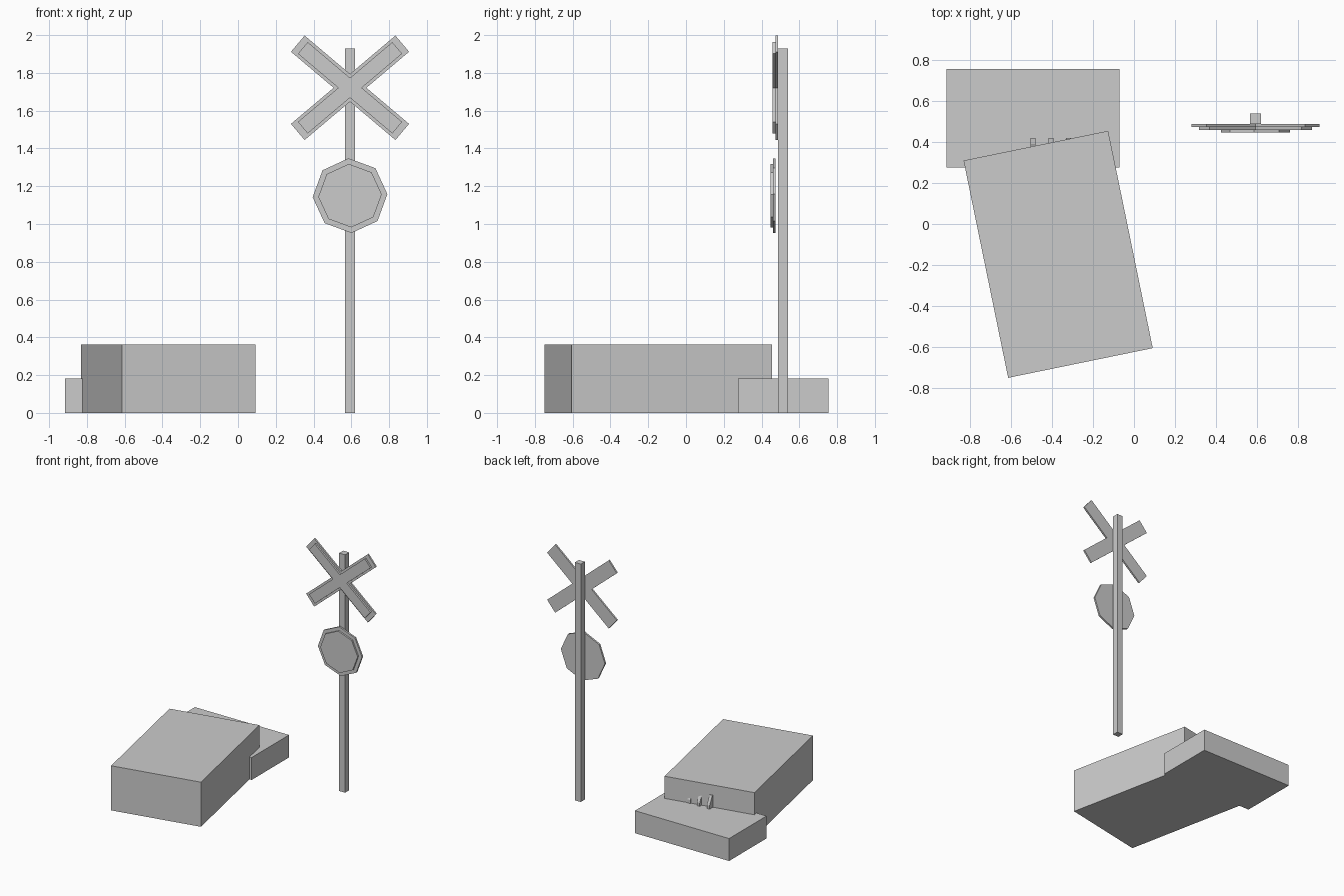
import bpy, bmesh
from math import sin, cos, radians, tau
from mathutils import Matrix, Vector

cube = bpy.data.objects.get("Cube")
if cube:
    bpy.data.objects.remove(cube, do_unlink=True)

grey = bpy.data.materials.new("plain_grey")
grey.use_nodes = True
grey.diffuse_color = (0.6, 0.6, 0.6, 1)
grey.node_tree.nodes["Principled BSDF"].inputs["Base Color"].default_value = (0.6, 0.6, 0.6, 1)


def finish(name, bm):
    bmesh.ops.recalc_face_normals(bm, faces=bm.faces)
    mesh = bpy.data.meshes.new(name)
    bm.to_mesh(mesh)
    bm.free()
    mesh.materials.append(grey)
    obj = bpy.data.objects.new(name, mesh)
    bpy.context.collection.objects.link(obj)
    return obj


def box(name, centre, size, turn=0):
    bm = bmesh.new()
    matrix = (Matrix.Translation(centre) @ Matrix.Rotation(radians(turn), 4, "Z")
              @ Matrix.Diagonal((*size, 1)))
    bmesh.ops.create_cube(bm, size=1, matrix=matrix)
    return finish(name, bm)


def extrude(name, points, offset):
    """Extrude a closed outline of 3D points along an offset."""
    bm = bmesh.new()
    face = bm.faces.new([bm.verts.new(p) for p in points])
    result = bmesh.ops.extrude_face_region(bm, geom=[face], use_keep_orig=True)
    verts = [g for g in result["geom"] if isinstance(g, bmesh.types.BMVert)]
    bmesh.ops.translate(bm, verts=verts, vec=offset)
    return finish(name, bm)


POST_X = 0.593


def sign(name, outline, z, front, back):
    points = [(POST_X + u, front, z + v) for u, v in outline]
    return extrude(name, points, (0, back - front, 0))


def cross(length, half_width, angle=radians(40.2)):
    """Outline of a diagonal cross, walked round from the right-hand notch."""
    c, s = cos(angle), sin(angle)
    right = [(half_width / s, 0),
             (length * c + half_width * s, length * s - half_width * c),
             (length * c - half_width * s, length * s + half_width * c)]
    top = (0, half_width / c)
    upper = right + [top] + [(-u, v) for u, v in reversed(right)]
    return upper + [(-u, -v) for u, v in upper[1:6]]


def octagon(radius):
    return [(radius * cos(tau * i / 8 + 0.04), radius * sin(tau * i / 8 + 0.04))
            for i in range(8)]


# Ground blocks
box("large_block", (-0.37, -0.148, 0.181), (0.72, 1.082, 0.362), 11.6)
box("low_block", (-0.493, 0.515, 0.091), (0.845, 0.48, 0.182))

# Small wedge fins behind the large block
for i, x in enumerate((-0.32, -0.405, -0.493)):
    profile = [(x - 0.0125, 0.35, 0.17), (x - 0.0125, 0.42, 0.17),
               (x - 0.0125, 0.42, 0.21), (x - 0.0125, 0.385, 0.28),
               (x - 0.0125, 0.35, 0.28)]
    extrude(f"wedge_fin_{i + 1}", profile, Vector((0.025, 0, 0)))

# Sign post with its two layered signs
box("post", (POST_X, 0.514, 0.965), (0.053, 0.052, 1.93))
sign("cross_backing", cross(0.362, 0.056), 1.721, 0.473, 0.487)
sign("cross_face", cross(0.327, 0.04), 1.721, 0.458, 0.473)
sign("octagon_backing", octagon(0.198), 1.15, 0.46, 0.475)
sign("octagon_face", octagon(0.168), 1.15, 0.447, 0.46)
